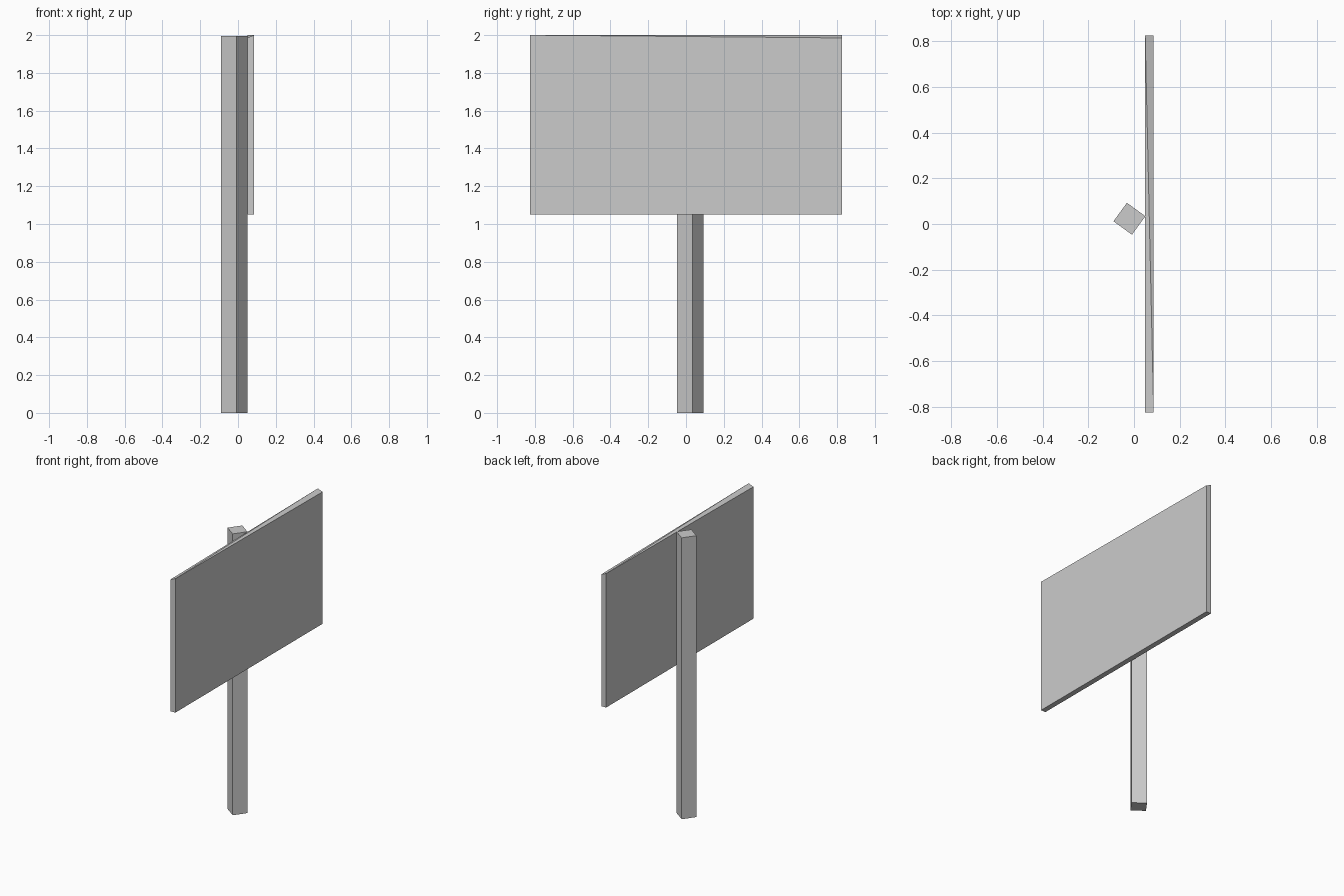
import bpy, bmesh
from math import radians
from mathutils import Matrix, Vector

if "Cube" in bpy.data.objects:
    bpy.data.objects.remove(bpy.data.objects["Cube"])


def box(name, size, centre, turn=0.0, edit=None):
    bm = bmesh.new()
    bmesh.ops.create_cube(bm, size=1)
    bmesh.ops.transform(
        bm, verts=bm.verts,
        matrix=Matrix.Translation(Vector(centre))
        @ Matrix.Rotation(turn, 4, 'Z') @ Matrix.Diagonal((*size, 1)))
    if edit:
        edit(bm)
    mesh = bpy.data.meshes.new(name)
    bm.to_mesh(mesh)
    bm.free()
    obj = bpy.data.objects.new(name, mesh)
    bpy.context.collection.objects.link(obj)
    return obj


# Uneven top edge: two opposite corners dip, creased along the diagonal
def uneven_top(bm):
    top = [v for v in bm.verts if v.co.z > 1.5]
    high = []
    for v in top:
        if (v.co.x > 0.0675) == (v.co.y > 0):
            v.co.z -= 0.015
        else:
            high.append(v)
    bmesh.ops.connect_verts(bm, verts=high)


# Square post, turned about its own axis
box("post", (0.1, 0.1, 1.995), (-0.02, 0.023, 0.9975), radians(-36))

# Sign board on the right side of the post
box("sign_board", (0.037, 1.65, 0.95), (0.0675, 0, 1.525), edit=uneven_top)
